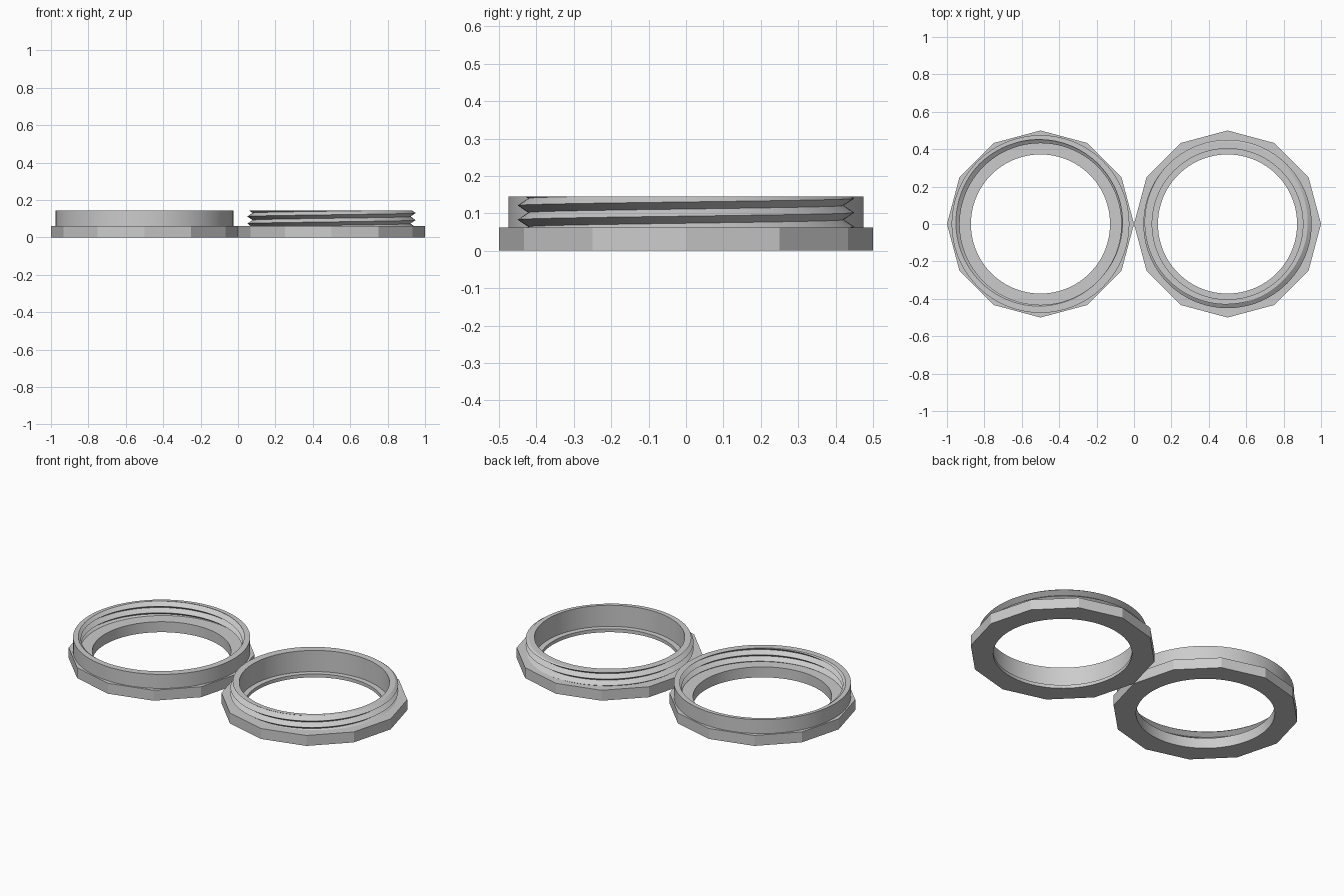
import bpy, bmesh, math

cube = bpy.data.objects.get("Cube")
if cube:
    bpy.data.objects.remove(cube, do_unlink=True)

SEGMENTS = 96
BASE_TOP, TOP = 0.062, 0.145
HOLE = 0.372
PITCH, PHASE = 0.038, 0.0925   # thread rise per turn, crest height at +x

grey = bpy.data.materials.new("plain grey")
grey.use_nodes = True
colour = (0.6, 0.6, 0.6, 1)
grey.diffuse_color = colour
grey.node_tree.nodes["Principled BSDF"].inputs["Base Color"].default_value = colour


def lathe(name, centre_x, profile, closed):
    """Sweep profile(angle) -> [(radius, z), ...] around a vertical axis."""
    bm = bmesh.new()
    columns = []
    for i in range(SEGMENTS + 1):
        a = math.tau * i / SEGMENTS
        columns.append([bm.verts.new((r * math.cos(a), r * math.sin(a), z))
                        for r, z in profile(a)])
    count = len(columns[0])
    for left, right in zip(columns, columns[1:]):
        for j in range(count if closed else count - 1):
            k = (j + 1) % count
            bm.faces.new((left[j], right[j], right[k], left[k]))
    bmesh.ops.remove_doubles(bm, verts=bm.verts, dist=0.00001)
    bmesh.ops.recalc_face_normals(bm, faces=bm.faces)
    mesh = bpy.data.meshes.new(name)
    bm.to_mesh(mesh)
    bm.free()
    mesh.materials.append(grey)
    obj = bpy.data.objects.new(name, mesh)
    obj.location.x = centre_x
    bpy.context.collection.objects.link(obj)
    bpy.ops.object.select_all(action='DESELECT')
    obj.select_set(True)
    bpy.context.view_layer.objects.active = obj
    bpy.ops.object.shade_smooth_by_angle(angle=math.radians(25))


def twelve_sided(angle):
    """Distance to the edge of a dodecagon with corners on the axes."""
    step = math.tau / 12
    return 0.5 * math.cos(step / 2) / math.cos(angle % step - step / 2)


def thread(angle, root, crest):
    """Helical V thread, cut off level at the base and the rim."""
    points = []
    start = PHASE + PITCH * angle / math.tau
    for j in range(-10, 10):
        z = min(max(start + j * PITCH / 2, BASE_TOP), TOP)
        turn = ((z - start) / PITCH) % 1
        height = abs(2 * turn - 1)
        points.append((root + (crest - root) * height, z))
    return points


def flange(name, x, floor, bore):
    def profile(a):
        edge = twelve_sided(a)
        return [(HOLE, 0), (HOLE, floor), (bore, floor), (bore, BASE_TOP),
                (edge, BASE_TOP), (edge, 0)]
    lathe(name, x, profile, True)


# Socket ring: plain outside, thread inside
flange("socket_flange", -0.5, BASE_TOP, 0.42)
lathe("socket_collar", -0.5,
      lambda a: [(0.475, BASE_TOP), (0.475, TOP)] + thread(a, 0.432, 0.458)[::-1],
      False)

# Plug ring: plain counterbore inside, thread outside
flange("plug_flange", 0.5, 0.02, 0.403)
lathe("plug_collar", 0.5,
      lambda a: [(0.403, BASE_TOP), (0.403, TOP)] + thread(a, 0.422, 0.45)[::-1],
      False)
